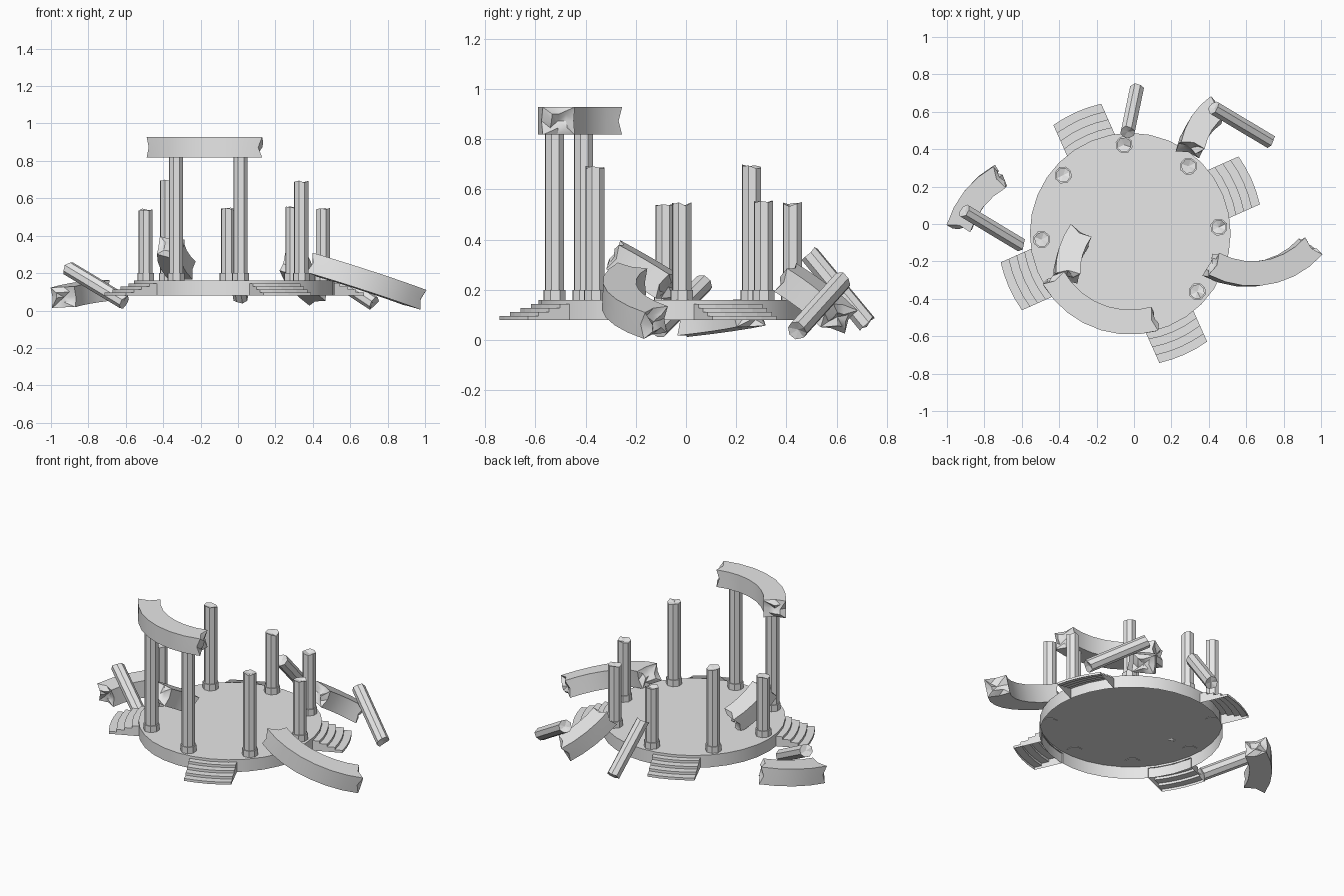
import bpy, bmesh, math, random
from mathutils import Vector

random.seed(4)
if "Cube" in bpy.data.objects:
    bpy.data.objects.remove(bpy.data.objects["Cube"])

stone = bpy.data.materials.new("grey stone")
stone.use_nodes = True
GREY = (0.8, 0.8, 0.8, 1)
stone.diffuse_color = GREY
stone.node_tree.nodes["Principled BSDF"].inputs["Base Color"].default_value = GREY

CENTRE = Vector((-0.02, -0.05, 0))
FLOOR_Z, TOP_Z = 0.08, 0.16
FLOOR_R = 0.537
RING_R = 0.475           # centre line of columns and ring beam
UP = Vector((0, 0, 1))


def polar(angle, r, z):
    a = math.radians(angle)
    return CENTRE + Vector((r * math.cos(a), r * math.sin(a), z))


def finish(name, bm, smooth=30):
    bmesh.ops.recalc_face_normals(bm, faces=bm.faces[:])
    mesh = bpy.data.meshes.new(name)
    bm.to_mesh(mesh)
    bm.free()
    mesh.materials.append(stone)
    ob = bpy.data.objects.new(name, mesh)
    bpy.context.collection.objects.link(ob)
    if smooth:
        bpy.ops.object.select_all(action="DESELECT")
        ob.select_set(True)
        bpy.context.view_layer.objects.active = ob
        bpy.ops.object.shade_smooth_by_angle(angle=math.radians(smooth))
    return ob


def loft(bm, rings, closed=True):
    """Skin a list of point rings and return their vertices."""
    rows = [[bm.verts.new(p) for p in ring] for ring in rings]
    n = len(rows[0])
    for a, b in zip(rows, rows[1:]):
        for i in range(n if closed else n - 1):
            j = (i + 1) % n
            bm.faces.new((a[i], a[j], b[j], b[i]))
    return rows


def fan(bm, row, centre):
    """Close a ring with triangles around a centre point."""
    c = bm.verts.new(centre)
    for i in range(len(row)):
        bm.faces.new((row[i], row[(i + 1) % len(row)], c))


# Round floor, hollow underneath
def circle(r, z, n=32):
    return [polar(360 * i / n, r, z) for i in range(n)]


bm = bmesh.new()
rows = loft(bm, [circle(FLOOR_R, FLOOR_Z), circle(FLOOR_R, TOP_Z)])
bm.faces.new(rows[1])
finish("round_floor", bm)


# Four curved flights of steps, hollow underneath
def stair(name, angle, steps=4, half=0.14, depth=0.045, rise=0.016):
    a = math.radians(angle)
    out = Vector((math.cos(a), math.sin(a), 0))
    side = Vector((-out.y, out.x, 0))

    def row(r, z):
        widths = [half * (i / 2 - 1) for i in range(5)]
        return [CENTRE + out * math.sqrt(r * r - w * w) + side * w + UP * z for w in widths]

    profile = [(0.71, FLOOR_Z)]
    for k in range(steps):
        r, z = 0.71 - depth * k, FLOOR_Z + rise * (k + 1)
        profile += [(r, z), (r - depth, z)]
    bm = bmesh.new()
    rows = loft(bm, [row(r, z) for r, z in profile], closed=False)
    foot = row(profile[-1][0], FLOOR_Z)
    for end in (0, -1):
        bm.faces.new([r[end] for r in rows] + [bm.verts.new(foot[end])])
    finish(name, bm, smooth=0)


for k in range(4):
    stair(f"stair_{k + 1}", 24 + 90 * k)


# Eight-sided shafts, standing or fallen, with broken ends
def shaft(name, start, end, facing=0, r=0.04, chip_start=0.0, chip_end=0.0):
    start, end = Vector(start), Vector(end)
    axis = (end - start).normalized()
    if abs(axis.z) > 0.99:
        u = Vector((1, 0, 0))
    else:
        u = UP.cross(axis).normalized()
    v = axis.cross(u)

    def ring(p, chip):
        pts = []
        for i in range(8):
            a = math.radians(facing + 22.5 + 45 * i)
            pts.append(p + (u * math.cos(a) + v * math.sin(a)) * r
                       + axis * chip * random.random())
        return pts

    bm = bmesh.new()
    rows = loft(bm, [ring(start, chip_start), ring(end, -chip_end)])
    fan(bm, rows[0], start + axis * chip_start)
    fan(bm, rows[1], end - axis * chip_end)
    finish(name, bm, smooth=0)


HEIGHTS = [0.55, 0.56, 0.55, 0.70, 0.55, 0.82, 0.82, 0.70]
for k, h in enumerate(HEIGHTS):
    angle = 4 + 45 * k
    chip = 0 if h > 0.8 else 0.018
    shaft(f"column_base_{k + 1}", polar(angle, RING_R, TOP_Z - 0.003),
          polar(angle, RING_R, 0.2), angle, r=0.047)
    shaft(f"column_{k + 1}", polar(angle, RING_R, 0.19),
          polar(angle, RING_R, h), angle, chip_end=chip)

FALLEN_SHAFTS = {
    "back": ((-0.035, 0.485, 0.35), (0.015, 0.725, 0.06)),
    "back_left": ((0.42, 0.625, 0.24), (0.73, 0.44, 0.035)),
    "right": ((-0.915, 0.075, 0.23), (-0.6, -0.115, 0.04)),
}
for place, (a, b) in FALLEN_SHAFTS.items():
    shaft(f"fallen_column_{place}", a, b, chip_start=0.015, chip_end=0.015)


# Curved pieces of the ring beam with jagged broken ends
def beam(name, p0, p1, bulge, half_w=0.066, half_h=0.055):
    p0, p1, bulge = Vector(p0), Vector(p1), Vector(bulge)
    chord = p1 - p0
    x = chord.normalized()
    n = (bulge - x * bulge.dot(x)).normalized()
    up = x.cross(n)
    mid = (p0 + p1) / 2
    half = math.asin(chord.length / 2 / RING_R)
    segs = max(4, round(2 * half / math.radians(11)))
    outline = [(-1, -1), (0, -1), (1, -1), (1, 0), (1, 1), (0, 1), (-1, 1), (-1, 0)]

    def point(t, a, b):
        r = RING_R + a * half_w
        return (mid + x * r * math.sin(t) + up * b * half_h
                + n * (r * math.cos(t) - RING_R * math.cos(half)))

    rings = []
    for s in range(segs + 1):
        t = half * (2 * s / segs - 1)
        notch = {0: 0.04, segs: -0.04}.get(s, 0)
        rings.append([point(t + (notch if a * b == 0 else 0), a, b) for a, b in outline])
    bm = bmesh.new()
    rows = loft(bm, rings)
    # rough inner rings on both broken faces
    for row, sign in ((rows[0], -1), (rows[-1], 1)):
        t = sign * half
        inner = []
        for a, b in outline:
            jag = sign * random.uniform(-0.05, 0.03)
            inner.append(bm.verts.new(point(t + jag, a * 0.5, b * 0.5)))
        for i in range(8):
            j = (i + 1) % 8
            bm.faces.new((row[i], row[j], inner[j]))
            bm.faces.new((row[i], inner[j], inner[i]))
        fan(bm, inner, point(t - sign * 0.03, 0, 0))
    finish(name, bm, smooth=35)


beam("standing_beam", polar(210, RING_R, 0.873), polar(286, RING_R, 0.873),
     polar(248, 1, 0) - CENTRE)
beam("fallen_beam_left", (0.41, -0.215, 0.245), (0.945, -0.12, 0.07), (0.15, -1, 0))
beam("fallen_beam_right", (-0.935, -0.02, 0.07), (-0.715, 0.255, 0.11), (-1, 0.8, 0))
beam("fallen_beam_back", (0.30, 0.395, 0.25), (0.44, 0.61, 0.085), (-0.85, 0.5, 0))
beam("fallen_beam_inside", (-0.36, -0.29, 0.34), (-0.29, -0.06, 0.205), (-1, 0.3, 0))
